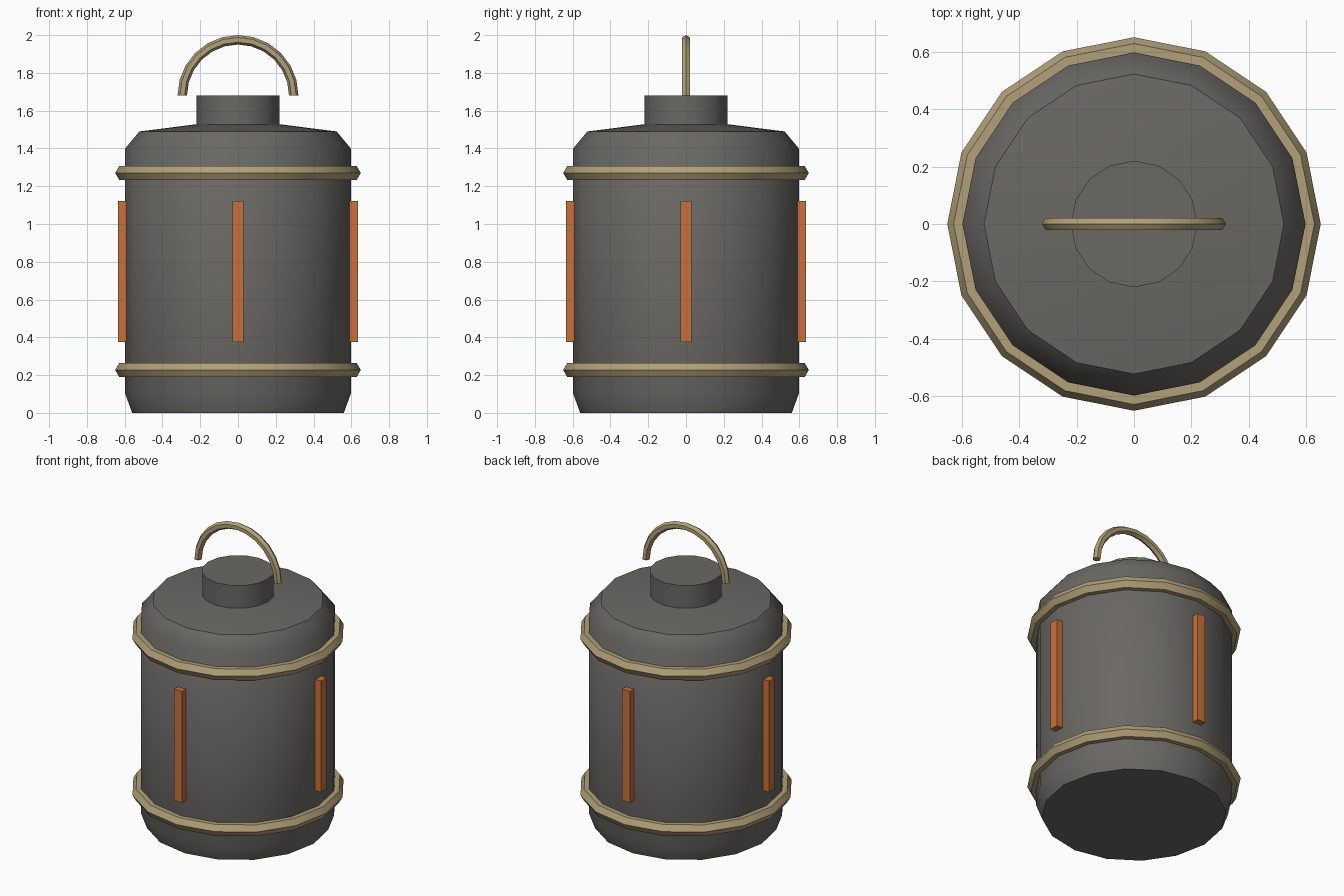
import bpy, bmesh, math
from mathutils import Vector

if "Cube" in bpy.data.objects:
    bpy.data.objects.remove(bpy.data.objects["Cube"])


def material(name, color):
    m = bpy.data.materials.new(name)
    m.diffuse_color = (*color, 1)
    m.use_nodes = True
    m.node_tree.nodes["Principled BSDF"].inputs["Base Color"].default_value = m.diffuse_color
    return m


GREY = material("dark grey metal", (0.145, 0.138, 0.128))
BRASS = material("pale brass", (0.44, 0.35, 0.19))
ORANGE = material("orange", (0.58, 0.165, 0.045))


def finish(bm, name, mat, angle=None):
    bmesh.ops.recalc_face_normals(bm, faces=bm.faces)
    me = bpy.data.meshes.new(name)
    bm.to_mesh(me)
    bm.free()
    me.materials.append(mat)
    ob = bpy.data.objects.new(name, me)
    bpy.context.collection.objects.link(ob)
    if angle:
        bpy.ops.object.select_all(action='DESELECT')
        bpy.context.view_layer.objects.active = ob
        ob.select_set(True)
        bpy.ops.object.shade_smooth_by_angle(angle=math.radians(angle))
    return ob


def lathe(name, profile, mat, sides=16, angle=41):
    """Stack of circles (radius, z), capped at both ends."""
    bm = bmesh.new()
    rings = [[bm.verts.new((r * math.cos(math.tau * i / sides),
                            r * math.sin(math.tau * i / sides), z))
              for i in range(sides)] for r, z in profile]
    for a, b in zip(rings, rings[1:]):
        for i in range(sides):
            j = (i + 1) % sides
            bm.faces.new((a[i], a[j], b[j], b[i]))
    bm.faces.new(rings[0])
    bm.faces.new(rings[-1])
    return finish(bm, name, mat, angle)


def hoop(name, radius, tube, centre, u, v, mat, steps, arc=math.tau):
    """Six-sided tube swept round an arc in the plane of u and v."""
    bm = bmesh.new()
    u, v, c = Vector(u), Vector(v), Vector(centre)
    n = u.cross(v)
    closed = arc > 6.2
    rings = []
    for i in range(steps if closed else steps + 1):
        t = arc * i / steps
        d = u * math.cos(t) + v * math.sin(t)
        rings.append([bm.verts.new(c + d * (radius + tube * math.cos(k * math.pi / 3))
                                   + n * tube * math.sin(k * math.pi / 3))
                      for k in range(6)])
    for a, b in zip(rings, rings[1:] + (rings[:1] if closed else [])):
        for k in range(6):
            j = (k + 1) % 6
            bm.faces.new((a[k], a[j], b[j], b[k]))
    if not closed:
        bm.faces.new(rings[0])
        bm.faces.new(rings[-1])
    return finish(bm, name, mat, 30)


# Canister body with chamfered base and shoulder, and the cap on top
lathe("body", [(0.56, 0), (0.597, 0.1), (0.597, 1.4), (0.522, 1.49), (0.22, 1.528)], GREY)
lathe("cap", [(0.22, 1.50), (0.22, 1.68)], GREY)

# Bands round the body
for name, z in (("lower_band", 0.227), ("upper_band", 1.27)):
    hoop(name, 0.606, 0.044, (0, 0, z), (1, 0, 0), (0, 1, 0), BRASS, 16)

# Carrying handle
hoop("handle", 0.295, 0.025, (0, 0, 1.68), (1, 0, 0), (0, 0, 1), BRASS, 12, math.pi)

# Upright strips on the four sides
for i, side in enumerate(("right", "back", "left", "front")):
    a = i * math.pi / 2
    bm = bmesh.new()
    bmesh.ops.create_cube(bm, size=1)
    bmesh.ops.scale(bm, vec=(0.06, 0.06, 0.745), verts=bm.verts)
    bmesh.ops.translate(bm, vec=(0.606 * math.cos(a), 0.606 * math.sin(a), 0.748), verts=bm.verts)
    finish(bm, side + "_strip", ORANGE)
